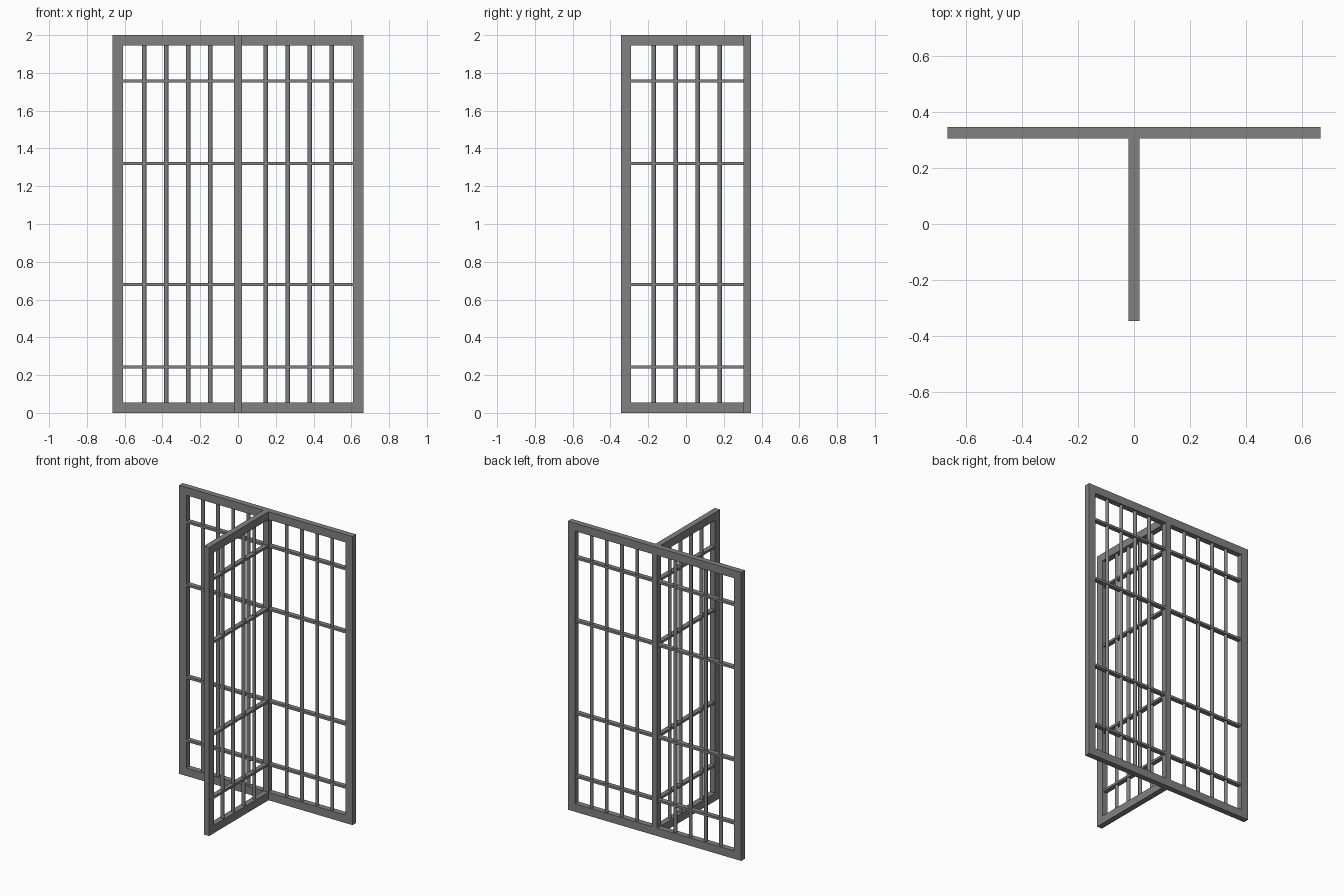
import bpy
from mathutils import Vector

if "Cube" in bpy.data.objects:
    bpy.data.objects.remove(bpy.data.objects["Cube"])

metal = bpy.data.materials.new("grey_metal")
metal.use_nodes = True
GREY = (0.22, 0.22, 0.22, 1)
metal.diffuse_color = GREY
metal.node_tree.nodes["Principled BSDF"].inputs["Base Color"].default_value = GREY

HEIGHT, HALF_W, HALF_D = 2.0, 0.665, 0.345
RAIL, THICK = 0.055, 0.04
BACK_Y = HALF_D - THICK / 2
RAIL_HEIGHTS = (0.243, 0.68, 1.32, 1.757)
BAR_OFFSETS = (0.147, 0.264, 0.38, 0.496)


def box(name, low, high):
    low, high = Vector(low), Vector(high)
    bpy.ops.mesh.primitive_cube_add(size=1, location=(low + high) / 2)
    ob = bpy.context.object
    ob.name = name
    ob.scale = high - low
    ob.data.materials.append(metal)


def bar(name, x, y):
    bpy.ops.mesh.primitive_cylinder_add(
        vertices=16, radius=0.012, depth=HEIGHT - 2 * RAIL, location=(x, y, HEIGHT / 2))
    ob = bpy.context.object
    ob.name = name
    ob.data.materials.append(metal)
    bpy.ops.object.shade_smooth_by_angle()


# Rear panel frame
y0, y1 = BACK_Y - THICK / 2, HALF_D
inner = HALF_W - RAIL
box("rear_bottom_rail", (-inner, y0, 0), (inner, y1, RAIL))
box("rear_top_rail", (-inner, y0, HEIGHT - RAIL), (inner, y1, HEIGHT))
box("centre_post", (-THICK / 2, y0, RAIL), (THICK / 2, y1, HEIGHT - RAIL))

# Rear side posts, cross bars and upright bars
for side, sign in (("left", 1), ("right", -1)):
    a, b = sorted((sign * inner, sign * HALF_W))
    box(side + "_post", (a, y0, 0), (b, y1, HEIGHT))
    a, b = sorted((sign * THICK / 2, sign * inner))
    for z in RAIL_HEIGHTS:
        box(side + "_cross_bar", (a, BACK_Y - 0.016, z - 0.008), (b, BACK_Y + 0.016, z + 0.008))
    for x in BAR_OFFSETS:
        bar(side + "_upright_bar", sign * x, BACK_Y)

# Front wing, square to the rear panel
w = THICK / 2
front_inner = -HALF_D + RAIL
box("wing_front_post", (-w, -HALF_D, 0), (w, front_inner, HEIGHT))
box("wing_bottom_rail", (-w, front_inner, 0), (w, y0, RAIL))
box("wing_top_rail", (-w, front_inner, HEIGHT - RAIL), (w, y0, HEIGHT))
for z in RAIL_HEIGHTS:
    box("wing_cross_bar", (-0.016, front_inner, z - 0.008), (0.016, y0, z + 0.008))
for y in BAR_OFFSETS:
    bar("wing_upright_bar", 0, BACK_Y - y)
